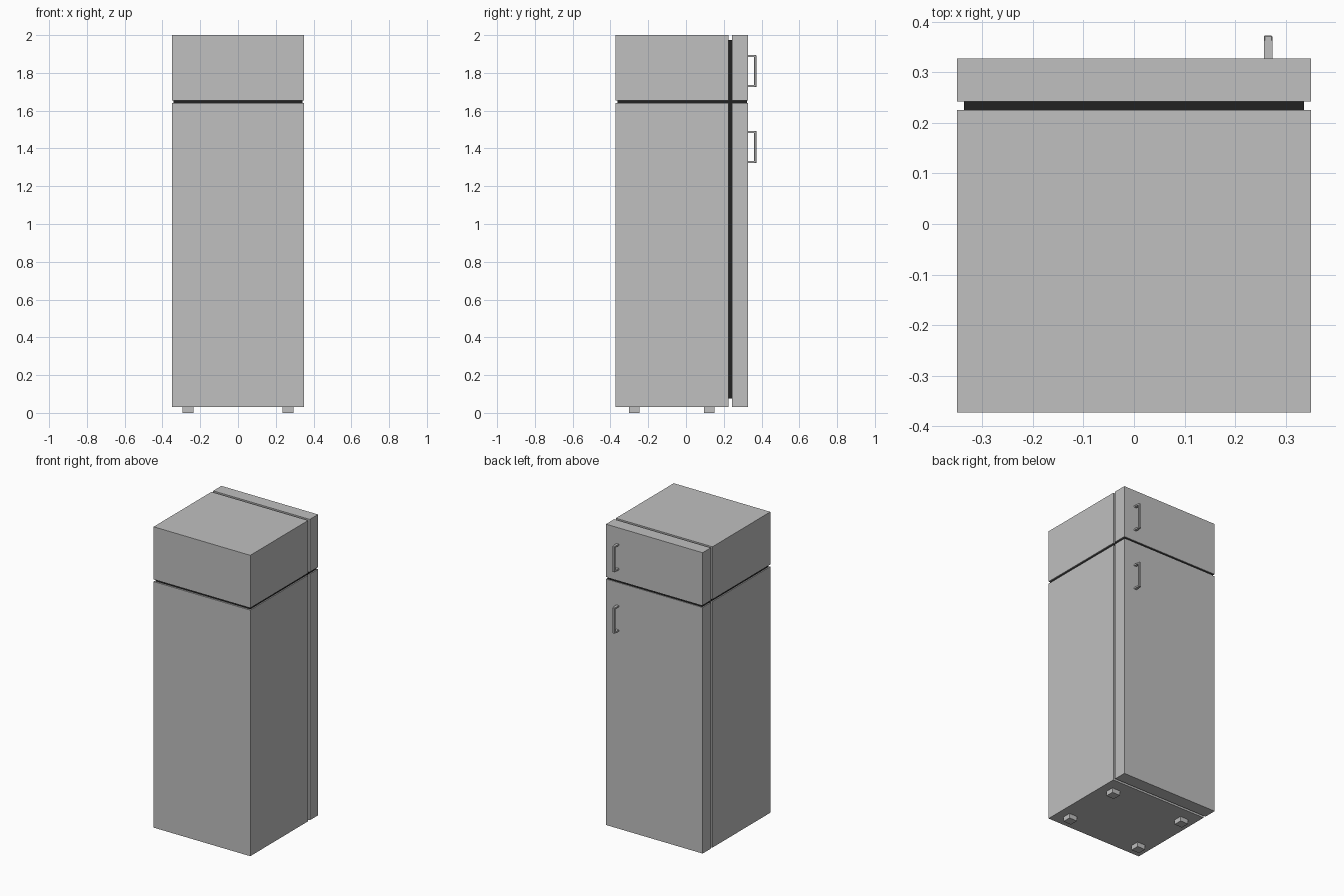
import bpy
import bmesh
from mathutils import Vector

if "Cube" in bpy.data.objects:
    bpy.data.objects.remove(bpy.data.objects["Cube"], do_unlink=True)


def make_material(name, value):
    mat = bpy.data.materials.new(name)
    mat.use_nodes = True
    colour = (value, value, value, 1)
    mat.diffuse_color = colour
    mat.node_tree.nodes["Principled BSDF"].inputs["Base Color"].default_value = colour
    return mat


GREY = make_material("light grey enamel", 0.525)
BLACK = make_material("black rubber", 0.016)


def box(name, x, y, z, mat, bevel=0):
    """Box spanning the given (low, high) range on each axis."""
    spans = (x, y, z)
    centre = Vector([(a + b) / 2 for a, b in spans])
    bm = bmesh.new()
    bmesh.ops.create_cube(bm, size=1)
    bmesh.ops.scale(bm, vec=[b - a for a, b in spans], verts=bm.verts)
    mesh = bpy.data.meshes.new(name)
    bm.to_mesh(mesh)
    bm.free()
    mesh.materials.append(mat)
    obj = bpy.data.objects.new(name, mesh)
    obj.location = centre
    bpy.context.collection.objects.link(obj)
    if bevel:
        mod = obj.modifiers.new("soft edges", "BEVEL")
        mod.width = bevel
        mod.segments = 1
    return obj


W = 0.35                    # half width
BACK, BODY, DOOR, FACE = -0.373, 0.226, 0.243, 0.328
BOTTOM, SPLIT_LOW, SPLIT_HIGH, TOP = 0.03, 1.641, 1.655, 2.0

# Cabinets and their doors, below and above the split
for part, z in (("fridge", (BOTTOM, SPLIT_LOW)), ("freezer", (SPLIT_HIGH, TOP))):
    box(part + "_cabinet", (-W, W), (BACK, BODY), z, GREY)
    box(part + "_door", (-W, W), (DOOR, FACE), z, GREY)

# Recessed seals filling the gaps
box("door_seal", (-0.337, 0.337), (BODY, DOOR), (0.075, 1.975), BLACK)
box("cabinet_divider", (-0.342, 0.342), (BACK + 0.011, BODY),
    (SPLIT_LOW, SPLIT_HIGH), BLACK)
box("door_divider", (-0.342, 0.342), (DOOR, FACE - 0.005),
    (SPLIT_LOW, SPLIT_HIGH), BLACK)

# Bracket handles
HX = (0.257, 0.274)
for part, low, high in (("fridge", 1.323, 1.492), ("freezer", 1.725, 1.894)):
    box(part + "_handle_grip", HX, (0.361, 0.373), (low, high), GREY, 0.002)
    for end, z in (("lower", low), ("upper", high - 0.01)):
        box(f"{part}_handle_{end}_arm", HX, (FACE, 0.363), (z, z + 0.01), GREY)

# Four square feet
for side, x in (("right", -0.264), ("left", 0.264)):
    for end, y in (("rear", -0.275), ("door_side", 0.122)):
        box(f"{end}_{side}_foot", (x - 0.029, x + 0.029), (y - 0.028, y + 0.028),
            (0, BOTTOM), GREY)
